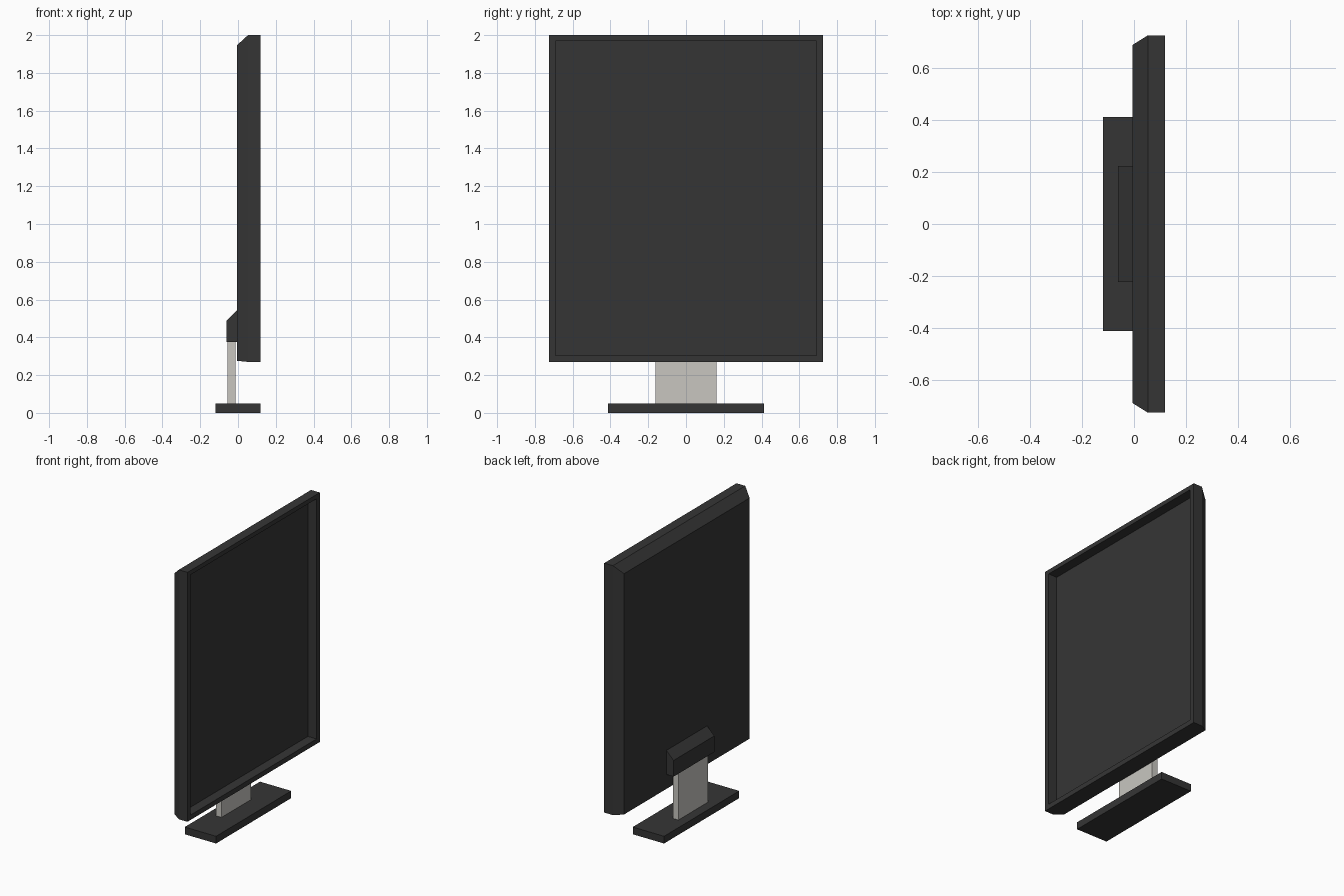
import bpy, bmesh

if "Cube" in bpy.data.objects:
    bpy.data.objects.remove(bpy.data.objects["Cube"])

def material(name, rgb):
    m = bpy.data.materials.new(name)
    m.diffuse_color = (*rgb, 1)
    m.use_nodes = True
    m.node_tree.nodes["Principled BSDF"].inputs["Base Color"].default_value = m.diffuse_color
    return m

dark = material("charcoal_plastic", (0.036, 0.036, 0.036))
light = material("light_grey_metal", (0.58, 0.565, 0.53))

def ring_solid(name, rings, mat):
    """Loft rectangles (x, half_width_y, z_low, z_high) along x and cap both ends."""
    bm = bmesh.new()
    loops = [[bm.verts.new((x, y, z)) for y, z in ((-w, lo), (w, lo), (w, hi), (-w, hi))]
             for x, w, lo, hi in rings]
    for a, b in zip(loops, loops[1:]):
        for i in range(4):
            j = (i + 1) % 4
            bm.faces.new((a[i], a[j], b[j], b[i]))
    bm.faces.new(loops[0][::-1])
    bm.faces.new(loops[-1])
    bmesh.ops.recalc_face_normals(bm, faces=bm.faces)
    me = bpy.data.meshes.new(name)
    bm.to_mesh(me)
    bm.free()
    me.materials.append(mat)
    ob = bpy.data.objects.new(name, me)
    bpy.context.collection.objects.link(ob)
    return ob

# Display: chamfered back, straight rim, bezel and recessed screen
ring_solid("display_panel", [
    (-0.006, 0.688, 0.276, 1.946),
    (0.053, 0.725, 0.27, 2.0),
    (0.12, 0.725, 0.27, 2.0),
    (0.12, 0.69, 0.304, 1.97),
    (0.053, 0.69, 0.304, 1.97)], dark)

# Mount block on the back with a sloped top
ring_solid("mount_block", [
    (-0.061, 0.223, 0.376, 0.488),
    (-0.006, 0.223, 0.376, 0.543)], dark)

# Stand post and base plate
ring_solid("stand_post", [
    (-0.055, 0.162, 0.05, 0.38),
    (-0.013, 0.162, 0.05, 0.38)], light)
ring_solid("base_plate", [
    (-0.12, 0.412, 0.0, 0.05),
    (0.12, 0.412, 0.0, 0.05)], dark)
